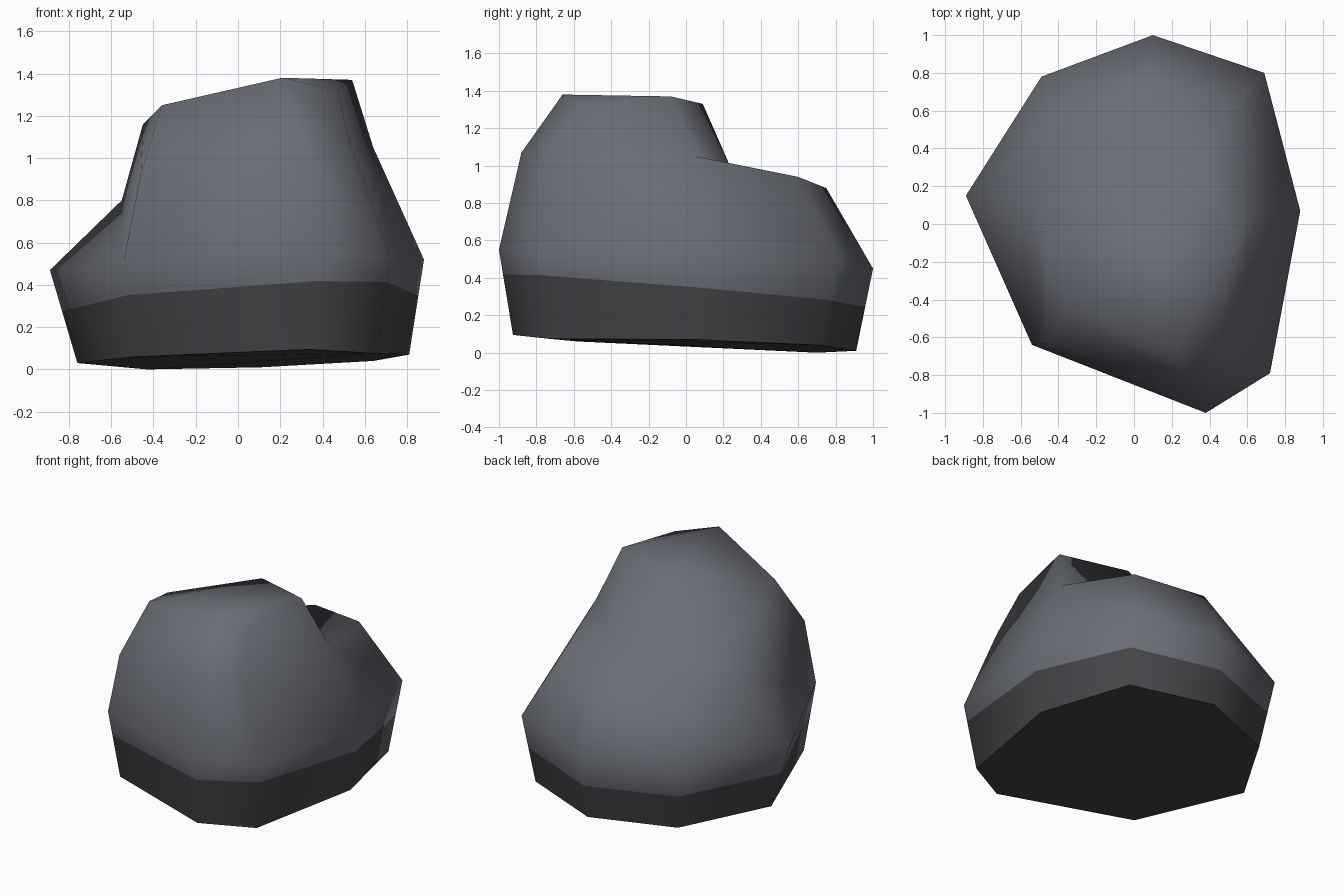
import bpy, bmesh

if "Cube" in bpy.data.objects:
    bpy.data.objects.remove(bpy.data.objects["Cube"])


def material(name, rgb):
    m = bpy.data.materials.new(name)
    m.diffuse_color = (*rgb, 1)
    m.use_nodes = True
    m.node_tree.nodes["Principled BSDF"].inputs["Base Color"].default_value = m.diffuse_color
    return m


# Rings of eight points, clockwise from the back
base = [(.11, .91, .01), (.64, .72, .04), (.81, .06, .07), (.66, -.74, .075),
        (.34, -.925, .095), (-.49, -.58, .06), (-.76, .16, .03), (-.43, .70, 0)]
waist = [(.10, 1.0, .45), (.69, .80, .51), (.88, .07, .52), (.72, -.79, .53),
         (.38, -1.0, .55), (-.54, -.64, .515), (-.89, .15, .47), (-.49, .78, .45)]
shoulder = [(.06, .75, .88), (.50, .60, .94), (.64, .05, 1.05), (.53, -.70, 1.07),
            (.30, -.88, 1.07), (-.46, -.63, .925), (-.55, .10, .80), (-.37, .56, .80)]
# Crown ring: the back three points drop into the notch behind the peak
crown = [(.10, .27, .92), (.36, .27, .92), (.54, -.08, 1.37), (.47, -.55, 1.32),
         (.21, -.66, 1.38), (-.36, -.45, 1.25), (-.45, -.12, 1.16), (-.25, .20, .92)]
peak = (.12, .09, 1.33)


def stain_point(w, b):
    # Point on the waist-to-base edge at the tilted colour line
    height = lambda p: p[2] - (.32 + .04 * p[0] - .085 * p[1])
    t = height(w) / (height(w) - height(b))
    return tuple(p + (q - p) * t for p, q in zip(w, b))


stain = [stain_point(w, b) for w, b in zip(waist, base)]

bm = bmesh.new()
rings = [[bm.verts.new(p) for p in ring] for ring in (base, stain, waist, shoulder, crown)]
B, T = rings[0], rings[-1]
P = bm.verts.new(peak)

# Sides
for level, (low, high) in enumerate(zip(rings, rings[1:])):
    for i in range(8):
        j = (i + 1) % 8
        f = bm.faces.new((low[i], low[j], high[j], high[i]))
        f.material_index = 1 if level == 0 else 0
        f.smooth = True

# Top and notch wall
top = [(P, T[i], T[(i + 1) % 8]) for i in (0, 1, 4, 5, 6, 7)]
top += [(P, T[2], T[4]), (T[2], T[3], T[4])]
for tri in top:
    bm.faces.new(tri).smooth = True

# Flat underside
under = bm.faces.new(B)
under.material_index = 1
bmesh.ops.recalc_face_normals(bm, faces=bm.faces[:])

# Crisp edges along the colour line and around the underside
for ring in rings[:2]:
    for i in range(8):
        bm.edges.get((ring[i], ring[(i + 1) % 8])).smooth = False

mesh = bpy.data.meshes.new("boulder")
bm.to_mesh(mesh)
bm.free()
mesh.materials.append(material("slate grey", (.145, .153, .182)))
mesh.materials.append(material("dark damp grey", (.060, .058, .065)))
boulder = bpy.data.objects.new("boulder", mesh)
bpy.context.collection.objects.link(boulder)
